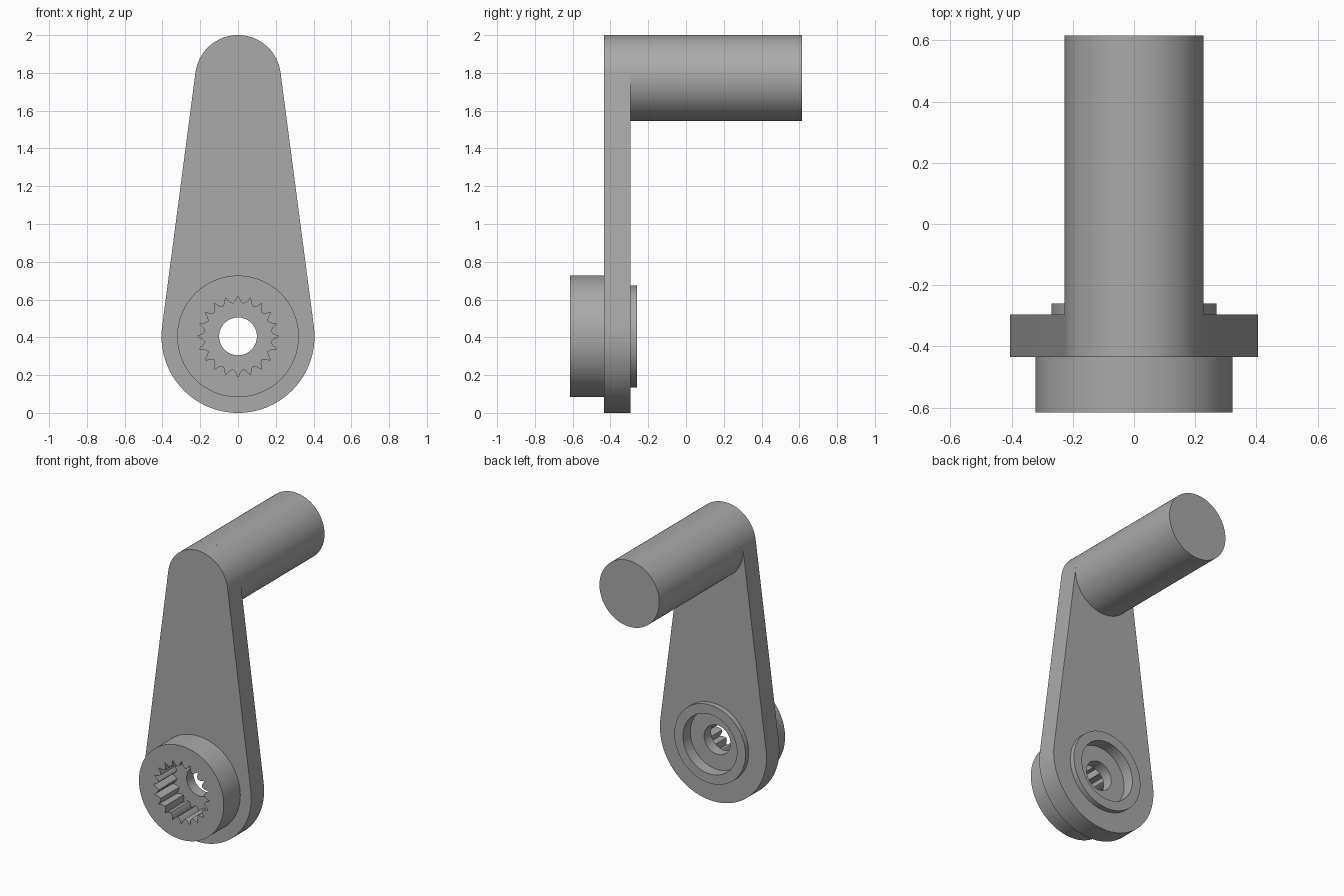
import bpy, bmesh
from math import sin, cos, pi, asin

if "Cube" in bpy.data.objects:
    bpy.data.objects.remove(bpy.data.objects["Cube"])

grey = bpy.data.materials.new("plain grey")
grey.use_nodes = True
COLOUR = (0.4, 0.4, 0.4, 1)
grey.diffuse_color = COLOUR
grey.node_tree.nodes["Principled BSDF"].inputs["Base Color"].default_value = COLOUR

HUB_Z, HUB_R = 0.405, 0.405
TOP_Z, TOP_R = 1.773, 0.227


def arc(z, r, start, end, n):
    return [(r * cos(start + (end - start) * i / n), z + r * sin(start + (end - start) * i / n))
            for i in range(n + 1)]


def circle(z, r, n=96):
    return arc(z, r, 0, 2 * pi, n)[:-1]


def prism(name, outline, y0, y1):
    """Extrude an (x, z) outline from y0 to y1."""
    bm = bmesh.new()
    face = bm.faces.new([bm.verts.new((x, y0, z)) for x, z in outline])
    grown = bmesh.ops.extrude_face_region(bm, geom=[face])["geom"]
    moved = [v for v in grown if isinstance(v, bmesh.types.BMVert)]
    bmesh.ops.translate(bm, verts=moved, vec=(0, y1 - y0, 0))
    bmesh.ops.recalc_face_normals(bm, faces=bm.faces)
    mesh = bpy.data.meshes.new(name)
    bm.to_mesh(mesh)
    bm.free()
    mesh.materials.append(grey)
    obj = bpy.data.objects.new(name, mesh)
    bpy.context.collection.objects.link(obj)
    return obj


def activate(obj):
    bpy.ops.object.select_all(action="DESELECT")
    obj.select_set(True)
    bpy.context.view_layer.objects.active = obj


def combine(target, other, operation):
    """Apply a boolean and discard the helper."""
    activate(target)
    mod = target.modifiers.new("combine", "BOOLEAN")
    mod.object, mod.operation, mod.solver = other, operation, "EXACT"
    bpy.ops.object.modifier_apply(modifier=mod.name)
    bpy.data.objects.remove(other)


# Tapered arm: two arcs joined by their common tangents
tilt = asin((HUB_R - TOP_R) / (TOP_Z - HUB_Z))
outline = (arc(TOP_Z, TOP_R, tilt, pi - tilt, 48)
           + arc(HUB_Z, HUB_R, pi - tilt, 2 * pi + tilt, 64))
arm = prism("crank_arm", outline, -0.435, -0.295)

# Front boss and raised back collar
combine(arm, prism("front_boss", circle(HUB_Z, 0.322), -0.615, -0.36), "UNION")
combine(arm, prism("back_collar", circle(HUB_Z, 0.27), -0.36, -0.26), "UNION")

# Splined socket with pointed grooves
TEETH = 20
socket = []
for i in range(TEETH):
    for offset, r in ((0, 0.215), (0.22, 0.187), (0.5, 0.175), (0.78, 0.187)):
        a = pi / 2 + 2 * pi * (i + offset) / TEETH
        socket.append((r * cos(a), HUB_Z + r * sin(a)))
combine(arm, prism("socket_cutter", socket, -0.7, -0.415), "DIFFERENCE")

# Back recess and through hole
combine(arm, prism("recess_cutter", circle(HUB_Z, 0.205), -0.34, -0.2), "DIFFERENCE")
combine(arm, prism("hole_cutter", circle(HUB_Z, 0.1, 64), -0.7, -0.2), "DIFFERENCE")

# Round handle at the top of the arm
handle = prism("handle", circle(TOP_Z, TOP_R), -0.295, 0.615)

for part in (arm, handle):
    activate(part)
    bpy.ops.object.shade_smooth_by_angle(angle=pi / 7)
